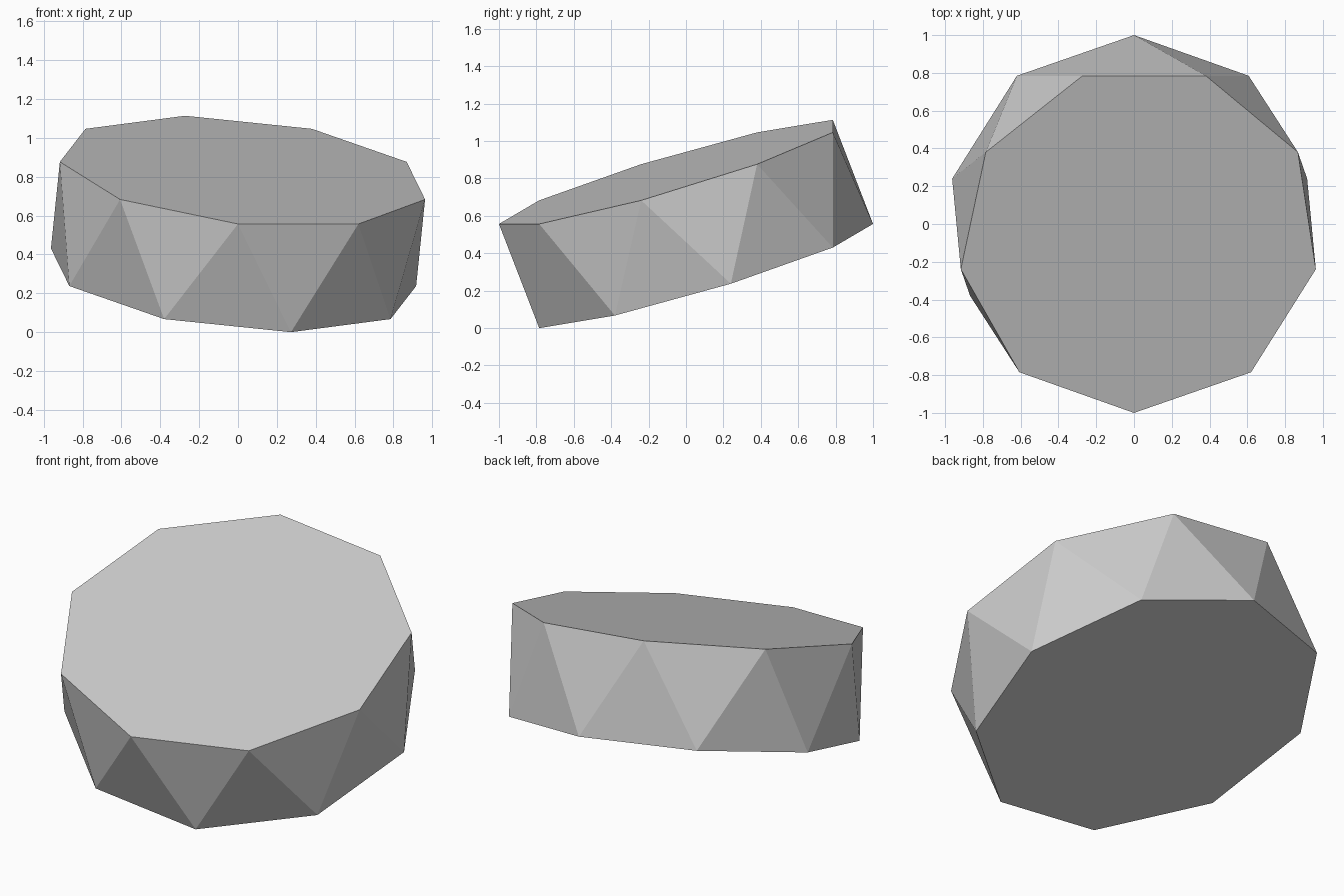
import bpy
from math import pi, sin, cos, sqrt
from mathutils import Vector, Matrix

if "Cube" in bpy.data.objects:
    bpy.data.objects.remove(bpy.data.objects["Cube"])

N = 9
# Uniform antiprism with unit circumradius: edge length and half height
k = sqrt(1 - 1 / (4 * cos(pi / (2 * N)) ** 2)) / 2
edge = 1 / sqrt((1 / (2 * sin(pi / N))) ** 2 + k * k)
half = edge * k

# Tilted axis: one cap edge lies level at mid height, starting at the front tip
ny = -half
nx = half * (1 - (1 - edge ** 2 / 2)) / (edge * sqrt(1 - edge ** 2 / 4))
axis = Vector((nx, ny, sqrt(1 - nx * nx - ny * ny)))
tip = Vector((0, -1, 0))

# Upper cap ring, and its point reflection as lower cap ring
top = [Matrix.Rotation(2 * pi * i / N, 3, axis) @ tip for i in range(N)]
bottom = [-top[(i - N // 2) % N] for i in range(N)]
verts = top + bottom
lift = -min(v.z for v in verts)
verts = [v + Vector((0, 0, lift)) for v in verts]

# Two caps joined by a zigzag band of triangles
faces = [list(range(N)), list(range(2 * N - 1, N - 1, -1))]
for i in range(N):
    j = (i + 1) % N
    faces += [(i, N + i, j), (j, N + i, N + j)]

mesh = bpy.data.meshes.new("antiprism")
mesh.from_pydata(verts, [], faces)
mesh.update()
body = bpy.data.objects.new("antiprism", mesh)
bpy.context.collection.objects.link(body)
